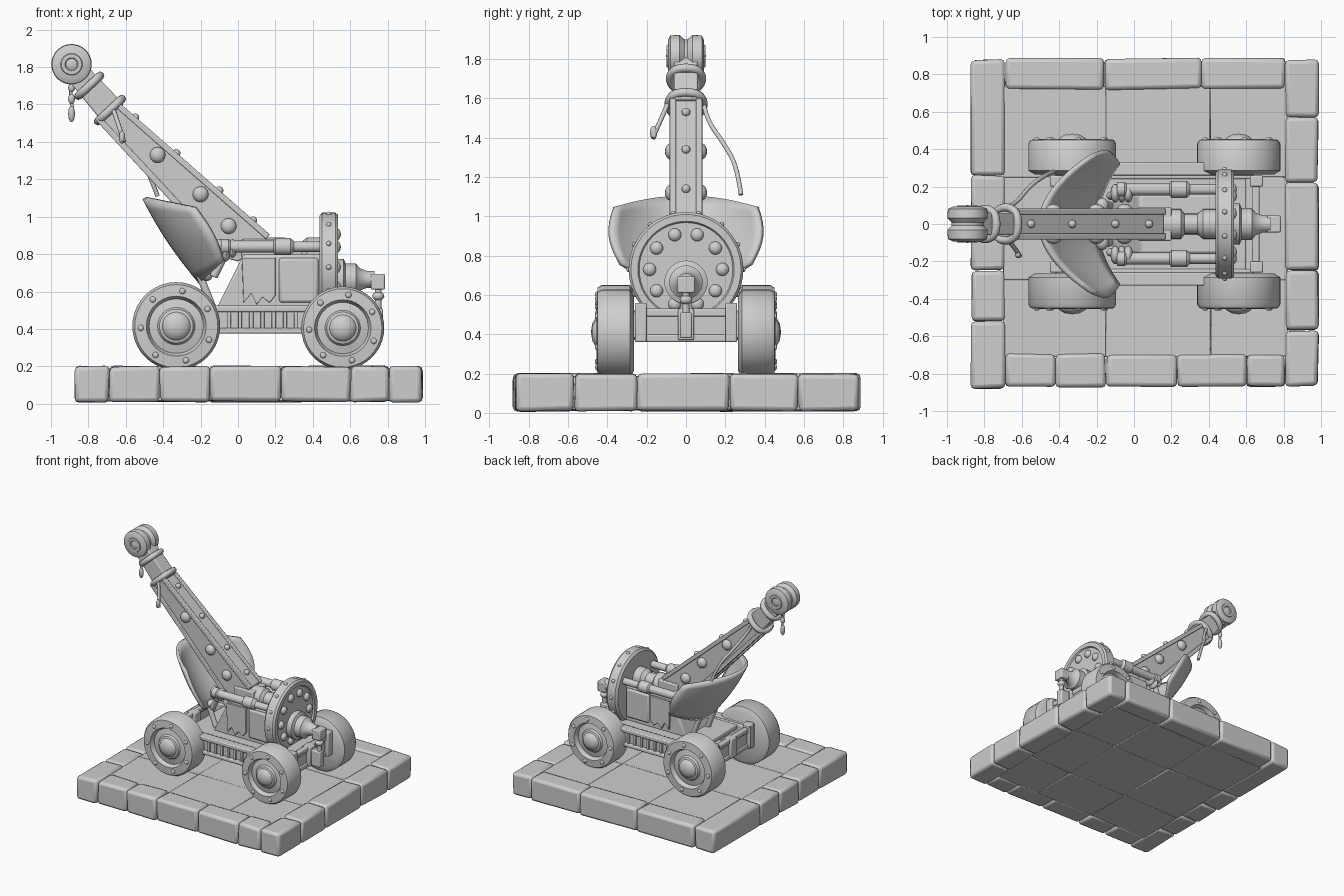
import bpy, bmesh, math, random
from mathutils import Vector, Matrix

random.seed(4)
if "Cube" in bpy.data.objects:
    bpy.data.objects.remove(bpy.data.objects["Cube"], do_unlink=True)

stone = bpy.data.materials.new("pale grey")
stone.use_nodes = True
GREY = (0.62, 0.62, 0.62, 1)
stone.diffuse_color = GREY
stone.node_tree.nodes["Principled BSDF"].inputs["Base Color"].default_value = GREY


def finish(name, bm, bevel=0, segments=2):
    bmesh.ops.recalc_face_normals(bm, faces=bm.faces)
    mesh = bpy.data.meshes.new(name)
    bm.to_mesh(mesh)
    bm.free()
    mesh.materials.append(stone)
    ob = bpy.data.objects.new(name, mesh)
    bpy.context.collection.objects.link(ob)
    if bevel:
        mod = ob.modifiers.new("worn edges", "BEVEL")
        mod.width, mod.segments = bevel, segments
    bpy.ops.object.select_all(action="DESELECT")
    ob.select_set(True)
    bpy.context.view_layer.objects.active = ob
    bpy.ops.object.shade_smooth_by_angle(angle=math.radians(35))
    return ob


def box(name, x, y, z, bevel=0.008, jitter=0):
    bm = bmesh.new()
    bmesh.ops.create_cube(bm, size=1)
    for v in bm.verts:
        v.co = Vector([sum(r) / 2 + c * (r[1] - r[0]) for r, c in zip((x, y, z), v.co)])
        v.co += Vector([random.uniform(-jitter, jitter) for _ in range(3)])
    return finish(name, bm, bevel)


def lathe(name, profile, origin, axis, sides=32, bevel=0):
    """Spin (radius, distance) points around an axis."""
    bm = bmesh.new()
    vs = [bm.verts.new((r, 0, h)) for r, h in profile]
    edges = [bm.edges.new(p) for p in zip(vs, vs[1:])]
    bmesh.ops.spin(bm, geom=vs + edges, axis=(0, 0, 1), cent=(0, 0, 0),
                   angle=math.tau, steps=sides)
    bmesh.ops.remove_doubles(bm, verts=bm.verts, dist=0.0005)
    turn = Vector(axis).to_track_quat("Z", "Y").to_matrix().to_4x4()
    bm.transform(Matrix.Translation(origin) @ turn)
    return finish(name, bm, bevel)


def rod(name, a, b, r, sides=20, bevel=0.006):
    a, b = Vector(a), Vector(b)
    n = (b - a).length
    return lathe(name, [(0, 0), (r, 0), (r, n), (0, n)], a, b - a, sides, bevel)


def blob(name, centre, size):
    bm = bmesh.new()
    bmesh.ops.create_uvsphere(bm, u_segments=16, v_segments=10, radius=1)
    bm.transform(Matrix.Translation(centre) @ Matrix.Diagonal((*size, 1)))
    return finish(name, bm)


def plate(name, outline, y0, y1, bevel=0.008):
    """Extrude an (x, z) outline across y."""
    bm = bmesh.new()
    face = bm.faces.new([bm.verts.new((x, y0, z)) for x, z in outline])
    out = bmesh.ops.extrude_face_region(bm, geom=[face])["geom"]
    bmesh.ops.translate(bm, vec=(0, y1 - y0, 0),
                        verts=[g for g in out if isinstance(g, bmesh.types.BMVert)])
    return finish(name, bm, bevel)


def rope(name, points, r):
    cu = bpy.data.curves.new(name, "CURVE")
    cu.dimensions, cu.bevel_depth, cu.bevel_resolution = "3D", r, 2
    cu.use_fill_caps = True
    sp = cu.splines.new("NURBS")
    sp.points.add(len(points) - 1)
    for p, c in zip(sp.points, points):
        p.co = (*c, 1)
    sp.use_endpoint_u, sp.order_u = True, 3
    cu.materials.append(stone)
    ob = bpy.data.objects.new(name, cu)
    bpy.context.collection.objects.link(ob)


# Stone plinth: border blocks around floor slabs
def row(name, cuts, fixed, along_x):
    for a, b in zip(cuts, cuts[1:]):
        span = (a + 0.002, b - 0.002)
        xy = (span, fixed) if along_x else (fixed, span)
        box(name, *xy, (0.01, 0.2), 0.022, 0.005)


row("left_border", [-0.88, -0.52, -0.25, 0, 0.26, 0.88], (-0.87, -0.69), False)
row("right_border", [-0.87, -0.57, -0.25, 0.22, 0.57, 0.88], (0.81, 0.985), False)
row("front_border", [-0.69, -0.42, -0.15, 0.23, 0.6, 0.81], (-0.87, -0.695), True)
row("back_border", [-0.69, -0.16, 0.36, 0.81], (0.72, 0.885), True)
for x in [(-0.7, -0.15), (-0.15, 0.41), (0.41, 0.82)]:
    for y in [(-0.71, -0.3), (-0.3, 0.25), (0.25, 0.735)]:
        box("floor_slab", x, y, (0.015, 0.185), 0.006, 0.003)

# Wheels with raised rim, dished face and domed hub
for x, z, r in [(-0.33, 0.415, 0.235), (0.56, 0.405, 0.222)]:
    for s in (-1, 1):
        k = r / 0.235
        face = [(0, 0), (0.2, 0), (0.235, 0.02), (0.235, 0.165), (0.222, 0.185), (0.16, 0.19),
                (0.145, 0.155), (0.1, 0.165), (0.09, 0.18), (0.075, 0.185), (0.07, 0.195),
                (0.04, 0.212), (0, 0.218)]
        lathe("wheel", [(p * k, h) for p, h in face], (x, s * 0.265, z), (0, s, 0), 40)
        for i in range(7):
            a = i * math.tau / 7 + 0.5
            blob("rim_stud", (x + 0.19 * k * math.cos(a), s * 0.453, z + 0.19 * k * math.sin(a)),
                 (0.016, 0.01, 0.016))
    rod("axle", (x, -0.3, z), (x, 0.3, z), 0.035)

# Chassis rails, deck and end beams
box("deck", (-0.3, 0.6), (-0.27, 0.27), (0.47, 0.51))
for s in (-1, 1):
    def span(a, b):
        return tuple(sorted((s * a, s * b)))
    box("side_rail", (-0.42, 0.64), span(0.24, 0.305), (0.38, 0.515))
    for z in [(0.375, 0.405), (0.49, 0.525)]:
        box("rail_lip", (-0.42, 0.64), span(0.26, 0.33), z)
    for i in range(7):
        x = -0.06 + i * 0.06
        box("rail_rib", (x, x + 0.022), span(0.29, 0.32), (0.4, 0.495), 0.004)
    for x in (-0.45, 0.62):
        box("corner_post", (x, x + 0.07), span(0.2, 0.26), (0.36, 0.56))
for x in (-0.43, 0.63):
    for z in [(0.36, 0.4), (0.49, 0.53)]:
        box("end_beam", (x, x + 0.04), (-0.26, 0.26), z)
    box("end_panel", (x + 0.01, x + 0.03), (-0.23, 0.23), (0.39, 0.5), 0)
    box("end_block", (x - 0.015, x + 0.06), (-0.04, 0.04), (0.37, 0.53))

# Machine body with hanging cloth and round drum
plate("body", [(-0.12, 0.5), (0.03, 0.8), (0.45, 0.8), (0.45, 0.5)], -0.16, 0.16, 0.015)
for s in (-1, 1):
    plate("hanging_cloth", [(0.02, 0.78), (0.03, 0.54), (0.07, 0.59), (0.1, 0.53), (0.13, 0.57),
                            (0.17, 0.54), (0.2, 0.58), (0.2, 0.78)], s * 0.165, s * 0.185, 0.003)
    box("body_panel", (0.22, 0.43), tuple(sorted((s * 0.15, s * 0.18))), (0.54, 0.78), 0.015)
lathe("winch_drum", [(0, 0), (0.08, 0), (0.08, 0.1), (0.055, 0.12), (0.055, 0.19), (0.08, 0.22),
                     (0.08, 0.3), (0, 0.3)], (0.15, 0, 0.81), (1, 0, 0), 24)

# Large studded disc and stepped hub
DISC = 0.73
lathe("large_disc", [(0, 0), (0.275, 0), (0.292, 0.015), (0.292, 0.085), (0.28, 0.1),
                     (0.245, 0.1), (0.238, 0.088), (0, 0.088)], (0.435, 0, DISC), (1, 0, 0), 48)
for i in range(10):
    a = math.tau * (i + 0.5) / 10 + math.pi / 2
    blob("disc_stud", (0.525, 0.185 * math.cos(a), DISC + 0.185 * math.sin(a)),
         (0.025, 0.033, 0.033))
for i in range(14):
    a = math.tau * i / 14
    blob("edge_stud", (0.485, 0.29 * math.cos(a), DISC + 0.29 * math.sin(a)), (0.014,) * 3)
lathe("hub", [(0, 0), (0.11, 0), (0.11, 0.045), (0.085, 0.055), (0.085, 0.11), (0.06, 0.13),
              (0.045, 0.17), (0.045, 0.21), (0, 0.21)], (0.52, 0, 0.665), (1, 0, 0))
box("hub_block", (0.71, 0.785), (-0.045, 0.045), (0.61, 0.695))
rod("hub_pin", (0.75, 0, 0.5), (0.75, 0, 0.62), 0.018)
blob("pin_knob", (0.75, 0, 0.575), (0.032, 0.032, 0.025))
box("pin_foot", (0.69, 0.775), (-0.03, 0.03), (0.38, 0.51))

# Side pistons with rope lashings
for s in (-1, 1):
    y = s * 0.185
    lathe("piston", [(0, 0), (0.04, 0), (0.04, 0.04), (0.032, 0.05), (0.032, 0.28), (0.046, 0.29),
                     (0.046, 0.37), (0.028, 0.39), (0.028, 0.56), (0, 0.56)],
          (-0.09, y, 0.84), (1, 0, 0), 20)
    for i in range(3):
        blob("lashing", (-0.1 + i * 0.035, y - s * 0.02, 0.83 - i % 2 * 0.02), (0.025, 0.05, 0.05))
    rod("piston_mount", (-0.13, s * 0.15, 0.68), (-0.06, s * 0.17, 0.82), 0.022)
    rod("blade_strut", (-0.13, s * 0.1, 0.5), (-0.21, s * 0.1, 0.7), 0.02)
    blob("strut_knob", (-0.17, s * 0.1, 0.69), (0.035, 0.04, 0.035))

# Tapered boom with raised flanges and side studs
plate("boom", [(-0.75, 1.53), (-0.64, 1.6), (0.16, 0.9), (0.13, 0.84), (0, 0.76), (-0.07, 0.78)],
      -0.07, 0.07)
for s in (-1, 1):
    plate("upper_flange", [(-0.64, 1.615), (0.17, 0.905), (0.15, 0.88), (-0.66, 1.59)],
          s * 0.05, s * 0.083, 0.005)
    plate("lower_flange", [(-0.755, 1.51), (-0.74, 1.54), (-0.05, 0.8), (-0.08, 0.78)],
          s * 0.05, s * 0.083, 0.005)
    for x, z in [(-0.43, 1.33), (-0.2, 1.12), (-0.05, 0.95)]:
        blob("boom_stud", (x, s * 0.075, z), (0.042, 0.032, 0.042))
for x, z in [(-0.55, 1.53), (-0.33, 1.34), (-0.1, 1.14), (0.08, 0.98)]:
    blob("top_stud", (x, 0, z), (0.022, 0.022, 0.022))
box("boom_foot", (0.02, 0.2), (-0.09, 0.09), (0.78, 0.88))

# Boom neck, collars and pulley
plate("neck", [(-0.9, 1.72), (-0.81, 1.81), (-0.61, 1.6), (-0.72, 1.5)], -0.06, 0.06)
for x, z, w in [(-0.685, 1.57, 0.088), (-0.795, 1.7, 0.08)]:
    along = Vector((-0.68, 0, 0.73)).normalized()
    across = Vector((along.z, 0, -along.x))
    c = Vector((x, 0, z))
    loop = [c + across * w * i + Vector((0, w * j, 0))
            for i, j in [(1, 0), (1, 1), (-1, 1), (-1, -1), (1, -1), (1, 0)]]
    rope("neck_collar", loop, 0.022)
lathe("pulley", [(0, 0), (0.08, 0), (0.105, 0.012), (0.108, 0.06), (0.085, 0.085), (0.085, 0.1),
                 (0.108, 0.125), (0.105, 0.172), (0.08, 0.185), (0, 0.185)],
      (-0.89, 0.0925, 1.815), (0, -1, 0), 36)
for s in (-1, 1):
    lathe("pulley_cap", [(0.06, 0), (0.055, 0.008), (0.035, 0.008), (0.03, 0.002), (0, 0.012)],
          (-0.89, s * 0.09, 1.815), (0, s, 0), 24)

# Hanging chain and ropes
rope("chain", [(-0.89, 0, 1.73), (-0.9, 0, 1.66), (-0.885, 0, 1.58)], 0.009)
for z, h in [(1.69, 0.025), (1.63, 0.028), (1.55, 0.045)]:
    blob("chain_link", (-0.89, 0, z), (0.018, 0.018, h))
rope("long_rope", [(-0.68, 0.09, 1.58), (-0.64, 0.1, 1.5), (-0.56, 0.2, 1.36),
                   (-0.48, 0.26, 1.25), (-0.43, 0.28, 1.11)], 0.012)
rope("short_rope", [(-0.67, -0.09, 1.58), (-0.65, -0.11, 1.53), (-0.61, -0.17, 1.4)], 0.012)
blob("rope_end", (-0.62, -0.165, 1.425), (0.016, 0.018, 0.035))

# Curved scoop blade behind the boom
bm = bmesh.new()
grid = []
for i in range(21):
    u = i / 10 - 1
    u2 = u * u
    top = Vector((-0.5 + 0.27 * u2, 0.36 * u, 1.1 - 0.05 * u2))
    low = Vector((-0.2 + 0.12 * u2, 0.33 * u, 0.65 + 0.11 * u2))
    mid = Vector((-0.02 + 0.04 * u2, 0.04 * u, 0))
    grid.append([bm.verts.new(top.lerp(low, j / 8) + mid * math.sin(math.pi * j / 8))
                 for j in range(9)])
for a, b in zip(grid, grid[1:]):
    for j in range(8):
        bm.faces.new((a[j], a[j + 1], b[j + 1], b[j]))
blade = finish("scoop_blade", bm)
thick = blade.modifiers.new("thickness", "SOLIDIFY")
thick.thickness, thick.offset = 0.025, 0
